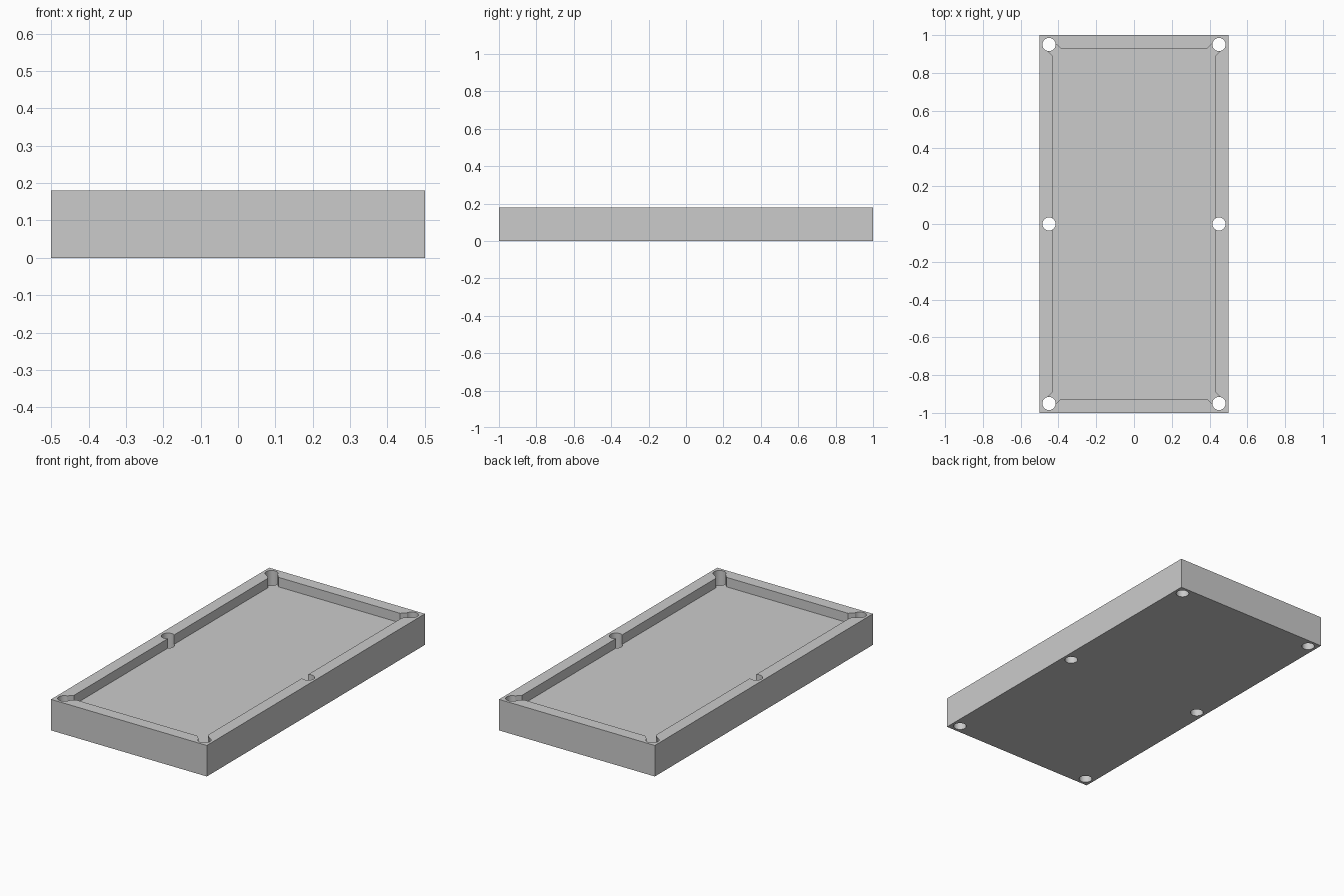
import bpy, bmesh

if "Cube" in bpy.data.objects:
    bpy.data.objects.remove(bpy.data.objects["Cube"])


def prism(name, points, z0, z1):
    """Extrude a flat outline between two heights."""
    bm = bmesh.new()
    face = bm.faces.new([bm.verts.new((x, y, z0)) for x, y in points])
    new = bmesh.ops.extrude_face_region(bm, geom=[face])["geom"]
    bmesh.ops.translate(bm, vec=(0, 0, z1 - z0),
                        verts=[v for v in new if isinstance(v, bmesh.types.BMVert)])
    bmesh.ops.recalc_face_normals(bm, faces=bm.faces[:])
    mesh = bpy.data.meshes.new(name)
    bm.to_mesh(mesh)
    bm.free()
    obj = bpy.data.objects.new(name, mesh)
    bpy.context.collection.objects.link(obj)
    return obj


def cut(target, cutter):
    """Subtract a cutter, then remove it."""
    mod = target.modifiers.new("cut", "BOOLEAN")
    mod.operation = "DIFFERENCE"
    mod.solver = "EXACT"
    mod.object = cutter
    bpy.context.view_layer.objects.active = target
    bpy.ops.object.modifier_apply(modifier=mod.name)
    bpy.data.objects.remove(cutter)


# table slab
HEIGHT, FLOOR = 0.18, 0.125
table = prism("table_bed", [(-0.5, -1), (0.5, -1), (0.5, 1), (-0.5, 1)], 0, HEIGHT)

# playing field recess with diagonal mouths at the four corners
quarter = [(0.43, 0.89), (0.47, 0.93), (0.43, 0.97), (0.39, 0.93)]
outline = []
for sx, sy in ((1, 1), (-1, 1), (-1, -1), (1, -1)):
    pts = [(sx * x, sy * y) for x, y in quarter]
    outline += pts if sx * sy > 0 else pts[::-1]
cut(table, prism("field_cutter", outline, FLOOR, HEIGHT + 0.1))

# six pocket holes running right through the slab
for x in (-0.45, 0.45):
    for y in (-0.95, 0, 0.95):
        bpy.ops.mesh.primitive_cylinder_add(vertices=32, radius=0.035, depth=0.6,
                                            location=(x, y, 0.1))
        cut(table, bpy.context.object)

# smooth pocket walls, sharp rails
bpy.ops.object.select_all(action="DESELECT")
table.select_set(True)
bpy.context.view_layer.objects.active = table
bpy.ops.object.shade_smooth_by_angle()
